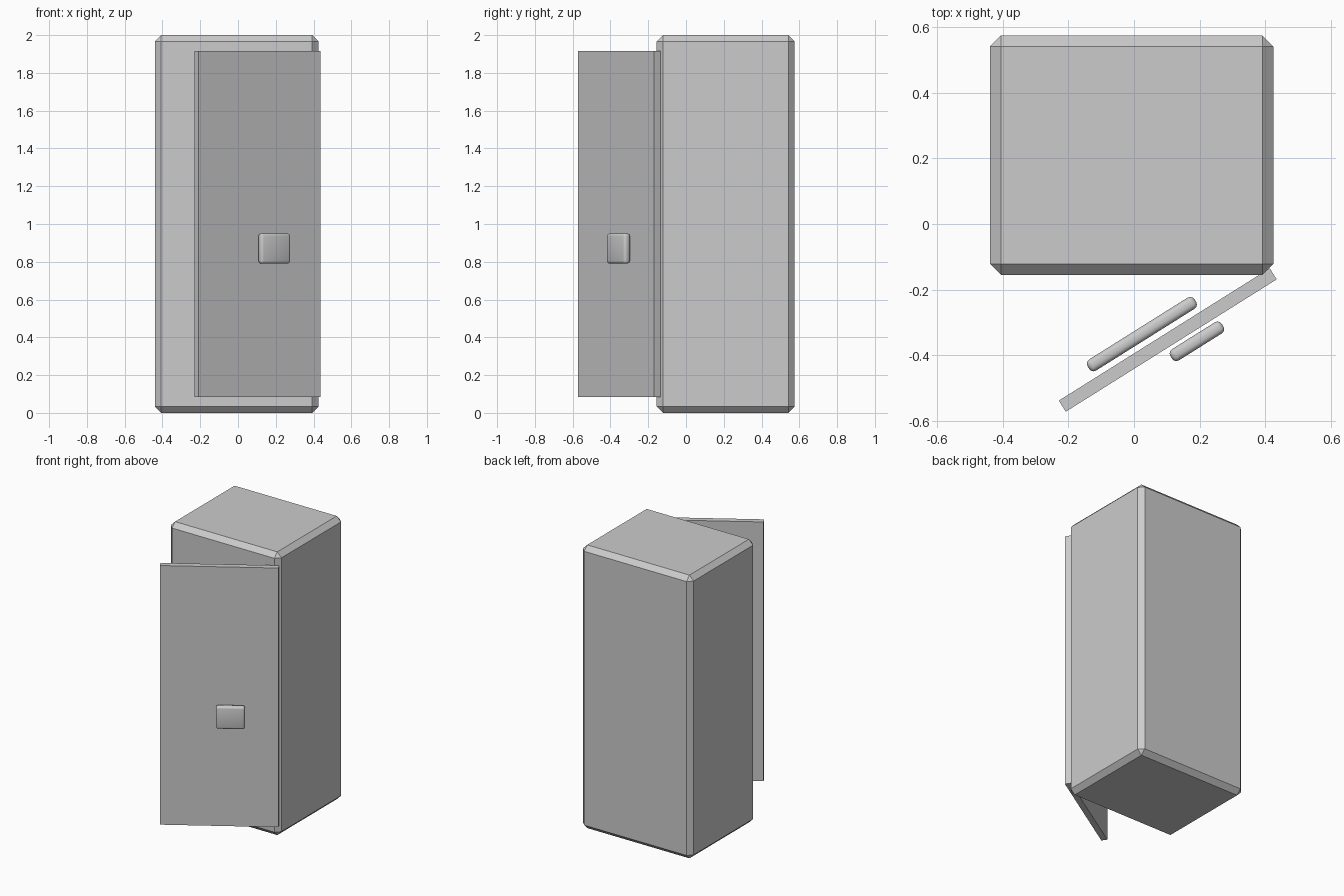
import bpy
import math

if "Cube" in bpy.data.objects:
    bpy.data.objects.remove(bpy.data.objects["Cube"])

# one plain grey for the whole cabinet
grey = bpy.data.materials.new("plain grey")
grey.diffuse_color = (0.6, 0.6, 0.6, 1.0)
grey.use_nodes = True
grey.node_tree.nodes["Principled BSDF"].inputs["Base Color"].default_value = grey.diffuse_color

DOOR_ANGLE = math.radians(32.1)


def box(name, centre, size, angle=0.0, bevel=0.0, segments=1, smooth=False):
    bpy.ops.mesh.primitive_cube_add(size=1, location=centre)
    ob = bpy.context.object
    ob.name = name
    ob.scale = size
    bpy.ops.object.transform_apply(location=False, rotation=False, scale=True)
    ob.rotation_euler.z = angle
    ob.data.materials.append(grey)
    if bevel:
        mod = ob.modifiers.new("edge", 'BEVEL')
        mod.width = bevel
        mod.segments = segments
        bpy.ops.object.modifier_apply(modifier=mod.name)
    if smooth:
        bpy.ops.object.shade_smooth_by_angle(angle=math.radians(40))
    return ob


# chamfered cabinet body
box("cabinet_body", (-0.007, 0.21, 1.0), (0.865, 0.73, 2.0), bevel=0.033)

# door swung open on the right-hand hinge
box("open_door", (0.103, -0.354, 1.0), (0.76, 0.04, 1.83), DOOR_ANGLE)

# rounded plate outside the door
box("door_handle", (0.192, -0.358, 0.87), (0.185, 0.04, 0.16),
    DOOR_ANGLE, 0.015, 3, True)

# rounded panel inside the door
box("inner_panel", (0.024, -0.336, 1.25), (0.385, 0.04, 0.5),
    DOOR_ANGLE, 0.015, 3, True)
